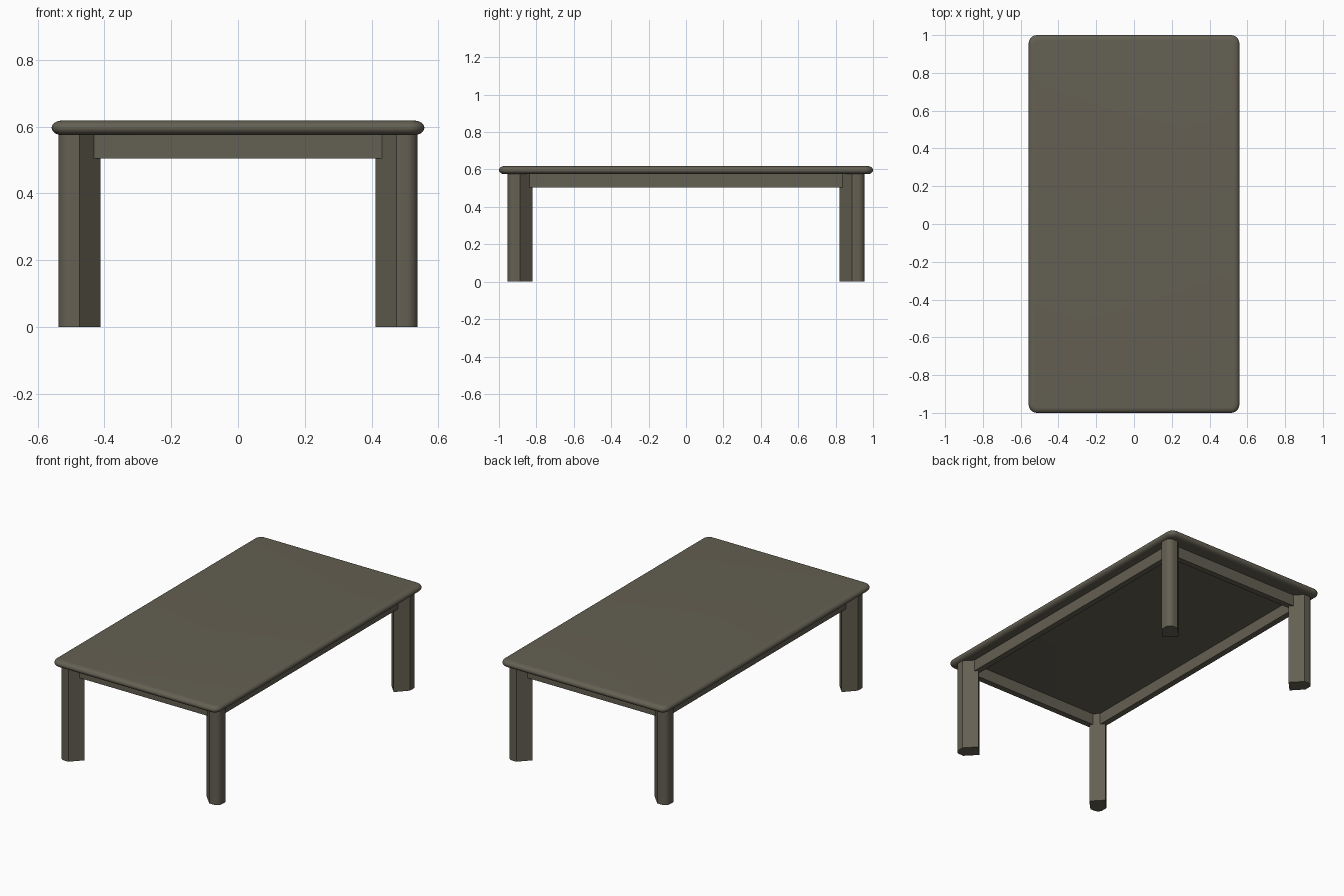
import bpy, bmesh, math

if "Cube" in bpy.data.objects:
    bpy.data.objects.remove(bpy.data.objects["Cube"])

wood = bpy.data.materials.new("dark olive wood")
wood.diffuse_color = (0.127, 0.116, 0.085, 1)
wood.use_nodes = True
wood.node_tree.nodes["Principled BSDF"].inputs["Base Color"].default_value = wood.diffuse_color


def finish(name, bm, smooth=True):
    bmesh.ops.recalc_face_normals(bm, faces=bm.faces)
    me = bpy.data.meshes.new(name)
    bm.to_mesh(me)
    bm.free()
    me.materials.append(wood)
    ob = bpy.data.objects.new(name, me)
    bpy.context.collection.objects.link(ob)
    if smooth:
        bpy.ops.object.select_all(action='DESELECT')
        ob.select_set(True)
        bpy.context.view_layer.objects.active = ob
        bpy.ops.object.shade_smooth_by_angle(angle=math.radians(35))
    return ob


def loft(name, rings):
    """Skin a stack of equal-length rings and cap both ends."""
    bm = bmesh.new()
    vr = [[bm.verts.new(p) for p in r] for r in rings]
    n = len(vr[0])
    for a, b in zip(vr, vr[1:]):
        for i in range(n):
            j = (i + 1) % n
            bm.faces.new((a[i], a[j], b[j], b[i]))
    bm.faces.new(vr[0])
    bm.faces.new(vr[-1])
    return finish(name, bm)


def rounded_rect(hx, hy, r, z, seg=8):
    pts = []
    for k, (sx, sy) in enumerate(((1, 1), (-1, 1), (-1, -1), (1, -1))):
        for i in range(seg + 1):
            a = math.pi / 2 * (k + i / seg)
            pts.append((sx * (hx - r) + r * math.cos(a),
                        sy * (hy - r) + r * math.sin(a), z))
    return pts


# tabletop with a fully rounded rim
Z0, Z1, INSET = 0.575, 0.618, 0.03
mid, half = (Z0 + Z1) / 2, (Z1 - Z0) / 2
rings = []
for i in range(17):
    t = math.pi * (i / 16 - 0.5)
    d = INSET * (1 - math.cos(t))
    rings.append(rounded_rect(0.558 - d, 1.0 - d, 0.046 - d, mid + half * math.sin(t)))
loft("tabletop", rings)

# legs: diagonal block with a rounded outer corner
X_IN, X_MID, X_OUT = 0.411, 0.475, 0.538
Y_IN, Y_MID, Y_OUT = 0.820, 0.888, 0.955
R = 0.035
profile = [(X_MID, Y_OUT), (X_IN, Y_MID), (X_MID, Y_IN), (X_OUT, Y_MID)]
for i in range(9):
    a = math.pi / 2 * i / 8
    profile.append((X_OUT - R + R * math.cos(a), Y_OUT - R + R * math.sin(a)))
for sx, side in ((-1, "left"), (1, "right")):
    for sy, end in ((-1, "front"), (1, "back")):
        loft(f"{end}_{side}_leg",
             [[(sx * x, sy * y, z) for x, y in profile] for z in (0, 0.578)])


# aprons running between the legs
def box(name, x0, x1, y0, y1, z0, z1):
    loft(name, [[(x0, y0, z), (x1, y0, z), (x1, y1, z), (x0, y1, z)] for z in (z0, z1)])


T = 0.037
for s, a, b in ((-1, "front", "left"), (1, "back", "right")):
    y = sorted((s * 0.909, s * (0.909 - T)))
    box(a + "_apron", -0.435, 0.435, y[0], y[1], 0.504, 0.578)
    x = sorted((s * 0.491, s * (0.491 - T)))
    box(b + "_apron", x[0], x[1], -0.845, 0.845, 0.504, 0.578)
